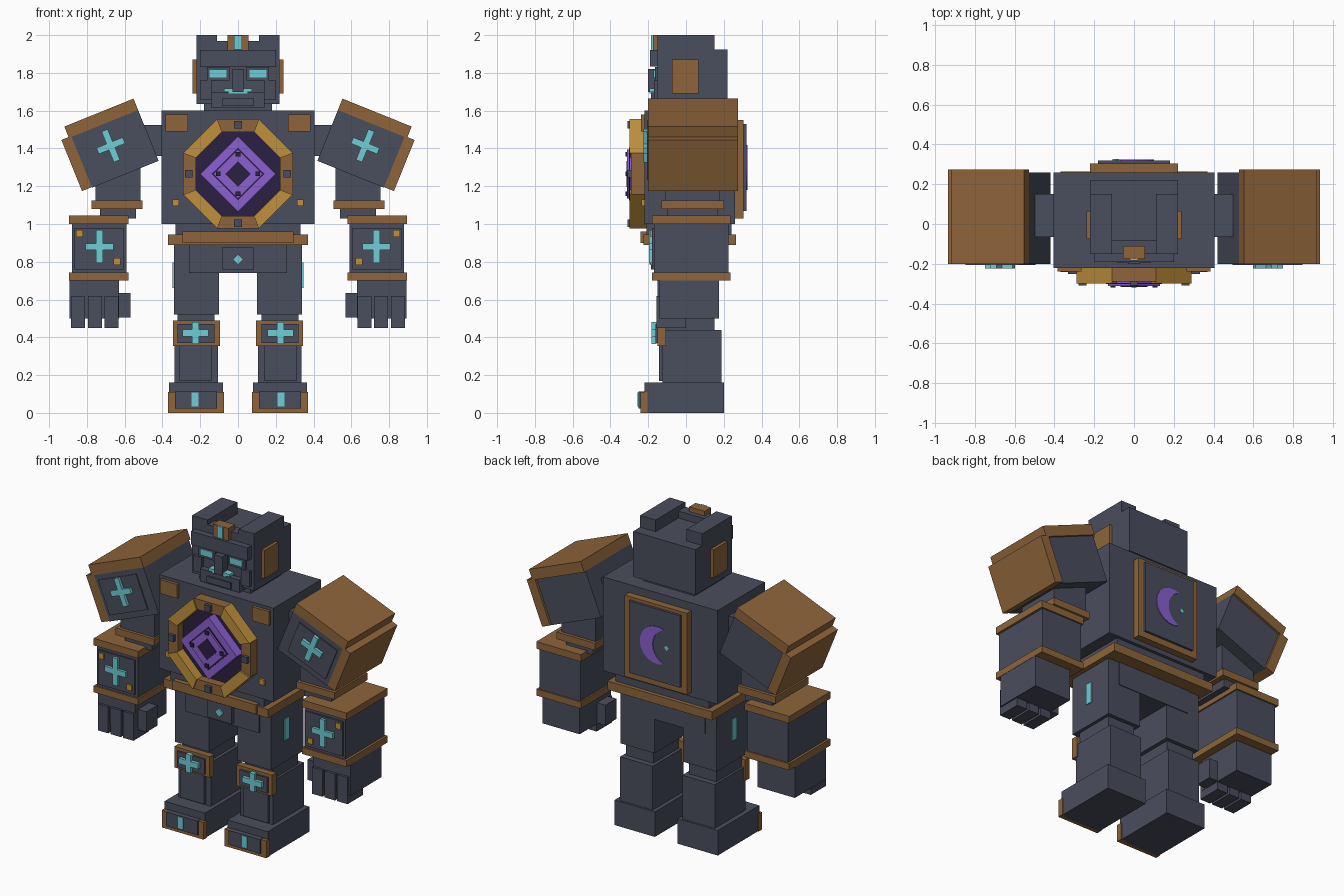
import bpy, bmesh, math

cube = bpy.data.objects.get("Cube")
if cube:
    bpy.data.objects.remove(cube, do_unlink=True)


def material(name, rgb):
    lin = [(c / 255 / 12.92) if c < 11 else ((c / 255 + 0.055) / 1.055) ** 2.4 for c in rgb]
    m = bpy.data.materials.new(name)
    m.use_nodes = True
    m.diffuse_color = (*lin, 1)
    m.node_tree.nodes["Principled BSDF"].inputs["Base Color"].default_value = (*lin, 1)
    return m


STONE = material("slate stone", (74, 77, 93))
BRONZE = material("bronze", (142, 101, 58))
GOLD = material("gold", (192, 145, 60))
PURPLE = material("purple crystal", (138, 96, 208))
DARK = material("dark violet", (43, 33, 66))
CYAN = material("cyan glow", (112, 205, 214))


def prism(name, pts, y0, y1, mat):
    """Extrude an (x, z) outline from y0 to y1."""
    bm = bmesh.new()
    a = [bm.verts.new((x, y0, z)) for x, z in pts]
    b = [bm.verts.new((x, y1, z)) for x, z in pts]
    bm.faces.new(a)
    bm.faces.new(b[::-1])
    n = len(pts)
    for i in range(n):
        j = (i + 1) % n
        bm.faces.new((a[i], b[i], b[j], a[j]))
    bmesh.ops.recalc_face_normals(bm, faces=bm.faces)
    me = bpy.data.meshes.new(name)
    bm.to_mesh(me)
    bm.free()
    me.materials.append(mat)
    ob = bpy.data.objects.new(name, me)
    bpy.context.collection.objects.link(ob)


def pair(name, pts, y0, y1, mat):
    """The same part on the left (+x) and the right."""
    prism("left_" + name, pts, y0, y1, mat)
    prism("right_" + name, [(-x, z) for x, z in pts], y0, y1, mat)


def rect(x0, x1, z0, z1):
    return [(x0, z0), (x1, z0), (x1, z1), (x0, z1)]


def plus(cx, cz, w, h, t=0.035):
    a, b, c = w / 2, h / 2, t / 2
    quarter = [(a, -c), (a, c), (c, c), (c, b), (-c, b), (-c, c),
               (-a, c), (-a, -c), (-c, -c), (-c, -b), (c, -b), (c, -c)]
    return [(cx + x, cz + z) for x, z in quarter]


def diamond(cx, cz, r):
    return [(cx + r, cz), (cx, cz + r), (cx - r, cz), (cx, cz - r)]


def tilt(pts):
    """Shoulder frame: +u points outward and down, +v upward."""
    c, s = math.cos(math.radians(22)), math.sin(math.radians(22))
    return [(0.65 + u * c + v * s, 1.396 - u * s + v * c) for u, v in pts]


# Torso, belt and pelvis
prism("torso", rect(-.405, .405, 1.0, 1.6), -.22, .26, STONE)
prism("lower_torso", rect(-.33, .33, .93, 1.0), -.21, .24, STONE)
prism("belt", rect(-.37, .37, .89, .945), -.225, .265, BRONZE)
prism("belt_front", rect(-.295, .295, .90, .96), -.24, -.2, BRONZE)
prism("pelvis", rect(-.26, .26, .74, .89), -.16, .18, STONE)
prism("pelvis_plate", rect(-.085, .085, .76, .875), -.185, -.15, STONE)
prism("pelvis_gem", diamond(0, .813, .028), -.194, -.18, CYAN)
pair("collar_plate", rect(.265, .385, 1.49, 1.58), -.238, -.21, BRONZE)
pair("torso_stud", rect(.312, .348, 1.095, 1.13), -.235, -.21, GOLD)

# Chest medallion: octagon backing, eight ring segments, layered crystal
CZ = 1.265
outer = [(.11, .29), (-.11, .29), (-.29, .11), (-.29, -.11),
         (-.11, -.29), (.11, -.29), (.29, -.11), (.29, .11)]
inner = [(x * .77, z * .77) for x, z in outer]
prism("medallion_back", [(x, CZ + z) for x, z in inner], -.237, -.21, DARK)
for i in range(8):
    j = (i + 1) % 8
    seg = [outer[i], outer[j], inner[j], inner[i]]
    prism("ring_segment_%d" % (i + 1), [(x, CZ + z) for x, z in seg],
          -.29 if i % 2 == 0 else -.30, -.21, BRONZE if i % 2 == 0 else GOLD)
for i in range(4):
    dx, dz = [(0, 1), (-1, 0), (0, -1), (1, 0)][i]
    x, z = dx * .26, CZ + dz * .26
    prism("ring_nub_%d" % (i + 1), rect(x - .02, x + .02, z - .02, z + .02), -.31, -.28, STONE)
    x, z = dx * .105, CZ + dz * .105
    prism("crystal_nub_%d" % (i + 1), rect(x - .012, x + .012, z - .012, z + .012), -.32, -.3, DARK)
prism("crystal_outer", diamond(0, CZ, .2), -.298, -.23, PURPLE)
prism("crystal_groove", diamond(0, CZ, .14), -.301, -.29, DARK)
prism("crystal_inner", diamond(0, CZ, .13), -.312, -.29, PURPLE)
prism("crystal_core", diamond(0, CZ, .068), -.316, -.3, DARK)

# Back panel with crescent
prism("back_frame", rect(-.22, .22, 1.03, 1.55), .25, .305, BRONZE)
prism("back_panel", rect(-.18, .18, 1.07, 1.53), .3, .32, STONE)
t0, t1 = math.radians(62), math.radians(46)
R, r = .12, .12 * math.sin(t0) / math.sin(math.pi - t1 - math.radians(52))
moon = []
for k in range(13):
    a = -2.0 + 4.0 * k / 12
    moon.append((-.02 + .12 * math.cos(a), 1.3 + .12 * math.sin(a)))
tip_x, tip_h = -.02 + .12 * math.cos(2.0), .12 * math.sin(2.0)
ic = tip_x - .035
ir = math.hypot(.035, tip_h)
ia = math.atan2(tip_h, .035)
for k in range(1, 10):
    a = ia - 2 * ia * k / 10
    moon.append((ic + ir * math.cos(a), 1.3 + ir * math.sin(a)))
# Narrow the crescent toward its tips
prism("crescent", [(x if i < 13 else x - .0, z) for i, (x, z) in enumerate(moon)], .315, .325, PURPLE)
prism("crescent_star", diamond(-.09, 1.3, .018), .315, .326, CYAN)

# Head
prism("neck", rect(-.18, .18, 1.58, 1.66), -.13, .17, STONE)
prism("head", rect(-.22, .22, 1.635, 1.925), -.15, .22, STONE)
pair("head_rail", rect(.11, .22, 1.92, 2.0), -.15, .15, STONE)
prism("head_front_rim", rect(-.12, .12, 1.92, 1.97), -.15, -.08, STONE)
prism("brow", rect(-.2, .2, 1.835, 1.92), -.19, -.14, STONE)
pair("cheek", rect(.14, .2, 1.66, 1.76), -.17, -.14, STONE)
prism("jaw", rect(-.14, .14, 1.615, 1.695), -.185, -.12, STONE)
prism("chin", rect(-.085, .085, 1.625, 1.665), -.195, -.17, STONE)
prism("nose", rect(-.03, .03, 1.70, 1.82), -.2, -.14, STONE)
pair("eye_frame", rect(.045, .165, 1.76, 1.83), -.165, -.14, STONE)
pair("eye", rect(.06, .15, 1.775, 1.815), -.172, -.16, CYAN)
prism("mouth", [(-.075, 1.717), (-.075, 1.7), (-.05, 1.7), (-.05, 1.692), (.05, 1.692),
                (.05, 1.7), (.075, 1.7), (.075, 1.717)], -.192, -.14, CYAN)
prism("crest", rect(-.055, .055, 1.92, 2.0), -.175, -.11, BRONZE)
prism("crest_gem", rect(-.02, .02, 1.925, 1.999), -.184, -.17, CYAN)
pair("ear_plate", rect(.21, .24, 1.69, 1.87), -.075, .065, BRONZE)

# Shoulders
pair("shoulder_joint", rect(.39, .5, 1.36, 1.525), -.065, .15, STONE)
pair("shoulder", tilt(rect(-.19, .19, -.143, .147)), -.2, .26, STONE)
pair("shoulder_top", tilt(rect(-.19, .205, .145, .212)), -.2, .275, BRONZE)
pair("shoulder_side", tilt(rect(.185, .246, -.14, .152)), -.2, .275, BRONZE)
pair("shoulder_plate", tilt(rect(-.125, .165, -.105, .115)), -.207, -.19, STONE)
pair("shoulder_cross", tilt(plus(.015, .026, .15, .175)), -.225, -.2, CYAN)

# Arms
pair("upper_arm", rect(.515, .755, 1.1, 1.32), -.11, .18, STONE)
pair("elbow_band", rect(.505, .775, 1.08, 1.125), -.13, .2, BRONZE)
pair("elbow", rect(.54, .73, 1.03, 1.09), -.1, .17, STONE)
pair("forearm", rect(.59, .88, .72, 1.02), -.17, .225, STONE)
pair("forearm_top_band", rect(.58, .895, 1.0, 1.045), -.18, .235, BRONZE)
pair("wrist_band", rect(.58, .895, .70, .742), -.18, .235, BRONZE)
pair("forearm_plate", rect(.605, .865, .76, .98), -.18, -.16, STONE)
pair("forearm_cross", plus(.733, .88, .15, .175), -.197, -.17, CYAN)
pair("upper_stud", rect(.82, .857, .93, .967), -.188, -.17, GOLD)
pair("lower_stud", rect(.622, .659, .782, .819), -.188, -.17, GOLD)
pair("palm", rect(.63, .893, .5, .71), -.14, .175, STONE)
for i in range(3):
    x = .632 + .089 * i
    pair("finger_%d" % (i + 1), rect(x, x + .074, .45, .62), -.155, 0, STONE)
pair("thumb", rect(.57, .64, .505, .635), -.11, .0, STONE)

# Legs
pair("thigh", rect(.1, .34, .52, .89), -.15, .175, STONE)
pair("thigh_strip", rect(.335, .347, .66, .795), -.02, .025, CYAN)
pair("knee_joint", rect(.125, .32, .42, .53), -.11, .15, STONE)
pair("shin", rect(.105, .335, .15, .44), -.125, .187, STONE)
pair("shin_plate", rect(.14, .31, .17, .36), -.142, -.12, STONE)
pair("knee_pad", rect(.095, .345, .355, .49), -.15, -.105, BRONZE)
pair("knee_plate", rect(.125, .32, .37, .47), -.162, -.14, STONE)
pair("knee_cross", plus(.225, .423, .14, .115), -.182, -.155, CYAN)
pair("boot", rect(.08, .365, 0, .16), -.22, .2, STONE)
pair("toe_guard", rect(.075, .37, 0, .11), -.242, -.205, BRONZE)
pair("toe_plate", rect(.11, .333, .022, .113), -.252, -.2, STONE)
pair("toe_strip", rect(.209, .245, .035, .108), -.257, -.24, CYAN)
